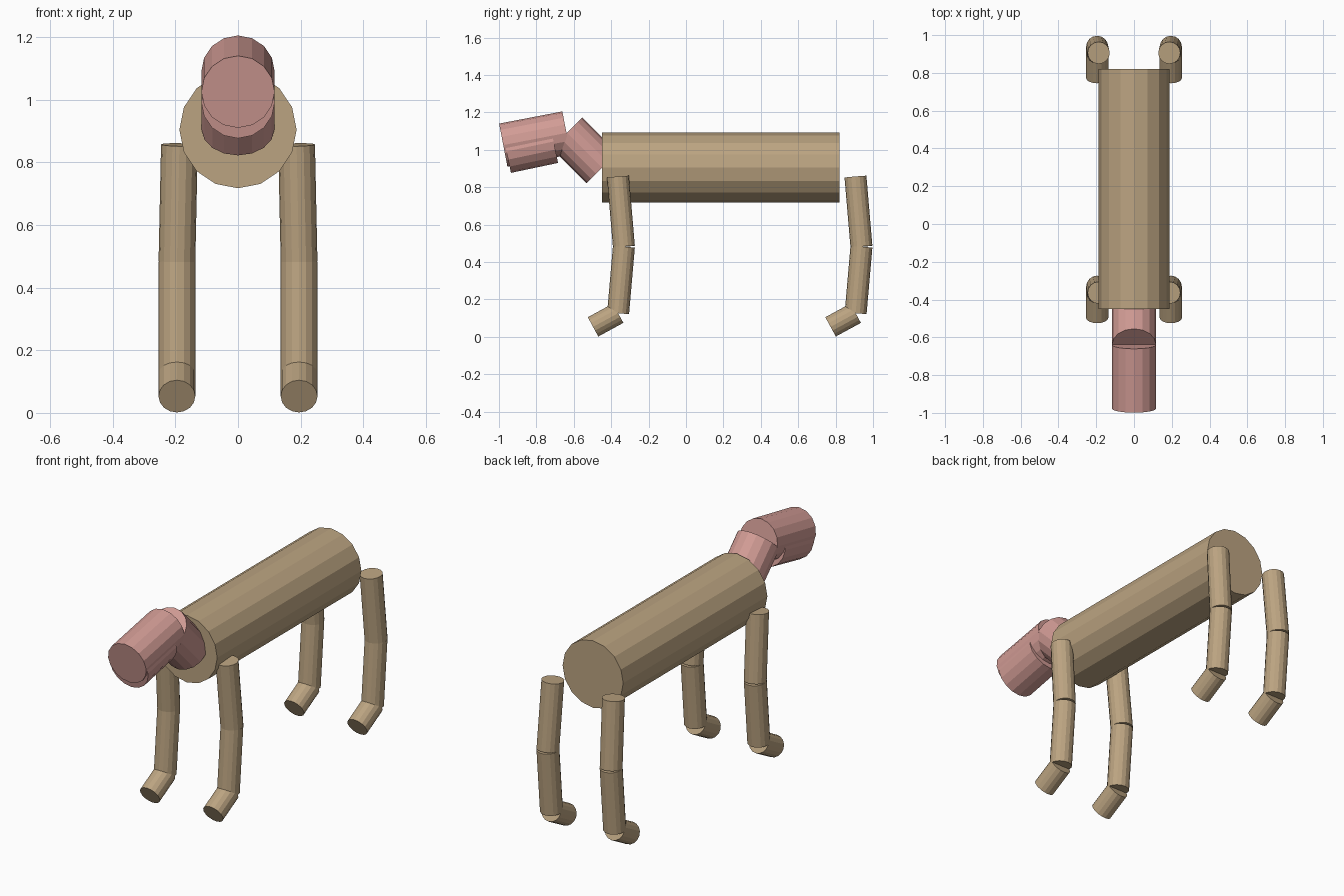
import bpy, bmesh
from mathutils import Vector, Matrix

if "Cube" in bpy.data.objects:
    bpy.data.objects.remove(bpy.data.objects["Cube"])


def material(name, rgb):
    m = bpy.data.materials.new(name)
    m.diffuse_color = (*rgb, 1)
    m.use_nodes = True
    m.node_tree.nodes["Principled BSDF"].inputs["Base Color"].default_value = m.diffuse_color
    return m


TAN = material("tan", (0.50, 0.37, 0.22))
PINK = material("dusty_pink", (0.64, 0.33, 0.30))


def limb(name, start, end, radius, mat):
    """Flat-shaded 16-sided cylinder running from start to end."""
    a, b = Vector(start), Vector(end)
    axis = (b - a).normalized()
    side = (Vector((1, 0, 0)) - axis * axis.x).normalized()
    rot = Matrix((side, axis.cross(side), axis)).transposed().to_4x4()
    bm = bmesh.new()
    bmesh.ops.create_cone(bm, cap_ends=True, segments=16, radius1=radius,
                          radius2=radius, depth=(b - a).length,
                          matrix=Matrix.Translation((a + b) / 2) @ rot)
    mesh = bpy.data.meshes.new(name)
    bm.to_mesh(mesh)
    bm.free()
    mesh.materials.append(mat)
    obj = bpy.data.objects.new(name, mesh)
    bpy.context.collection.objects.link(obj)
    return obj


# Body, neck and head
limb("body", (0, -0.45, 0.904), (0, 0.82, 0.904), 0.187, TAN)
limb("neck", (0, -0.45, 0.904), (0, -0.637, 1.091), 0.116, PINK)
limb("head", (0, -0.639, 1.090), (0, -0.977, 1.025), 0.117, PINK)
limb("jaw", (0, -0.708, 1.044), (0, -0.960, 0.991), 0.117, PINK)

# Four legs, each with a thigh, shin and foot
for end, dy in (("front", 0.0), ("hind", 1.27)):
    for label, s in (("left", 1), ("right", -1)):
        hip = (s * 0.187, -0.364 + dy, 0.856)
        knee = (s * 0.195, -0.332 + dy, 0.482)
        ankle = (s * 0.195, -0.363 + dy, 0.126)
        toe = (s * 0.195, -0.497 + dy, 0.053)
        limb(f"{end}_{label}_thigh", hip, knee, 0.0587, TAN)
        limb(f"{end}_{label}_shin", knee, ankle, 0.0587, TAN)
        limb(f"{end}_{label}_foot", ankle, toe, 0.0587, TAN)
